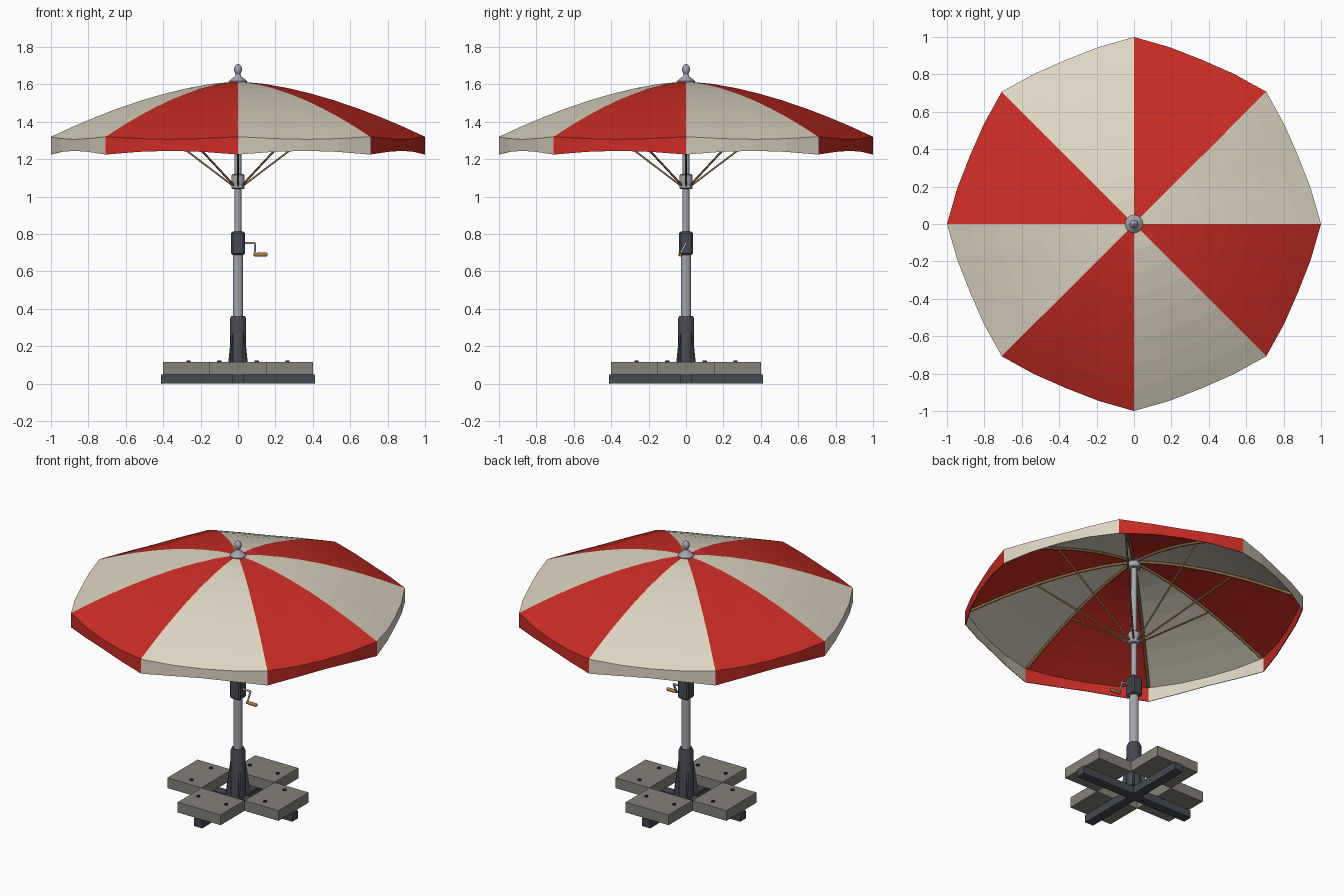
import bpy, bmesh, math
from mathutils import Vector, Matrix

if "Cube" in bpy.data.objects:
    bpy.data.objects.remove(bpy.data.objects["Cube"], do_unlink=True)


def material(name, r, g, b):
    m = bpy.data.materials.new(name)
    m.use_nodes = True
    m.diffuse_color = (r, g, b, 1)
    m.node_tree.nodes["Principled BSDF"].inputs["Base Color"].default_value = (r, g, b, 1)
    return m


cream = material("cream cloth", 0.73, 0.67, 0.54)
red = material("red cloth", 0.6, 0.026, 0.018)
steel = material("light steel", 0.36, 0.38, 0.42)
slate = material("dark slate metal", 0.06, 0.067, 0.082)
stone = material("concrete", 0.23, 0.22, 0.185)
wood = material("brown wood", 0.24, 0.14, 0.05)
grip_wood = material("grip wood", 0.42, 0.2, 0.06)
bolt_metal = material("bolt metal", 0.03, 0.03, 0.035)


def finish(name, bm, mats, smooth=False):
    """Turn a bmesh into a named object."""
    mesh = bpy.data.meshes.new(name)
    bm.to_mesh(mesh)
    bm.free()
    obj = bpy.data.objects.new(name, mesh)
    bpy.context.collection.objects.link(obj)
    for m in mats:
        mesh.materials.append(m)
    if smooth:
        bpy.ops.object.select_all(action="DESELECT")
        obj.select_set(True)
        bpy.context.view_layer.objects.active = obj
        bpy.ops.object.shade_smooth_by_angle(angle=math.radians(35))
    return obj


def lathe(name, profile, mat, sides=24, matrix=Matrix()):
    """Closed solid of revolution from (radius, height) points."""
    bm = bmesh.new()
    rings = []
    for r, z in profile:
        rings.append([bm.verts.new((r * math.cos(i * math.tau / sides),
                                    r * math.sin(i * math.tau / sides), z))
                      for i in range(sides)])
    for a, b in zip(rings, rings[1:]):
        for i in range(sides):
            j = (i + 1) % sides
            bm.faces.new((a[i], a[j], b[j], b[i]))
    bm.faces.new(rings[0][::-1])
    bm.faces.new(rings[-1])
    bm.transform(matrix)
    return finish(name, bm, [mat], True)


def box(name, size, centre, mat, bevel=0, turn=0):
    bm = bmesh.new()
    bmesh.ops.create_cube(bm, size=1)
    bm.transform(Matrix.Rotation(turn, 4, "Z") @ Matrix.Translation(centre)
                 @ Matrix.Diagonal((*size, 1)))
    if bevel:
        bmesh.ops.bevel(bm, geom=bm.edges[:], offset=bevel, segments=1, affect="EDGES")
    return finish(name, bm, [mat])


def rod(name, points, radius, mat, round_steps=2):
    """Bar following a path of points."""
    curve = bpy.data.curves.new(name, "CURVE")
    curve.dimensions = "3D"
    curve.bevel_depth = radius
    curve.bevel_resolution = round_steps
    curve.use_fill_caps = True
    spline = curve.splines.new("POLY")
    spline.points.add(len(points) - 1)
    for p, co in zip(spline.points, points):
        p.co = (*co, 1)
    curve.materials.append(mat)
    obj = bpy.data.objects.new(name, curve)
    bpy.context.collection.objects.link(obj)
    return obj


# Canopy: eight panels that sag between the ribs, with a hanging valance
PANELS, STEPS, RINGS = 8, 4, 8
COUNT = PANELS * STEPS


def rib_height(r):
    return 1.615 - 0.295 * r ** 1.62


def canopy_point(i, r):
    sag = math.sin(math.pi * (i % STEPS) / STEPS)
    a = i * math.tau / COUNT
    reach = r * (1 - 0.05 * sag)
    return Vector((reach * math.cos(a), reach * math.sin(a),
                   rib_height(r) - 0.014 * sag * r * r))


bm = bmesh.new()
rings = [[bm.verts.new(canopy_point(i, 0.02 + 0.98 * k / RINGS)) for i in range(COUNT)]
         for k in range(RINGS + 1)]
hem = []
for i in range(COUNT):
    p = canopy_point(i, 1)
    p.z = 1.225 + 0.02 * math.sin(math.pi * (i % STEPS) / STEPS)
    hem.append(bm.verts.new(p))
rings.append(hem)
for inner, outer in zip(rings, rings[1:]):
    for i in range(COUNT):
        j = (i + 1) % COUNT
        face = bm.faces.new((inner[i], outer[i], outer[j], inner[j]))
        face.material_index = (i // STEPS) % 2
canopy = finish("canopy", bm, [cream, red])
cloth = canopy.modifiers.new("cloth thickness", "SOLIDIFY")
cloth.thickness = 0.004
cloth.offset = -1

# Ribs under the seams and struts down to the runner
for k in range(PANELS):
    a = k * math.tau / PANELS
    c, s = math.cos(a), math.sin(a)
    radii = [0.03 + 0.95 * n / 12 for n in range(13)]
    rod(f"rib_{k + 1}", [(r * c, r * s, rib_height(r) - 0.014) for r in radii], 0.009, wood, 1)
    rod(f"strut_{k + 1}", [(0.03 * c, 0.03 * s, 1.06),
                           (0.58 * c, 0.58 * s, rib_height(0.58) - 0.016)], 0.0055, wood, 1)

# Pole, runner, top hub and finial
lathe("lower_pole", [(0.028, 0.3), (0.028, 0.72)], steel)
lathe("upper_pole", [(0.018, 0.7), (0.018, 1.61)], steel)
lathe("runner", [(0.03, 1.04), (0.035, 1.045), (0.035, 1.115), (0.03, 1.12)], steel)
lathe("top_hub", [(0.034, 1.555), (0.038, 1.56), (0.038, 1.595), (0.03, 1.6)], steel)
lathe("finial", [(0.048, 1.605), (0.048, 1.617), (0.034, 1.63), (0.018, 1.642), (0.012, 1.655),
                 (0.018, 1.664), (0.022, 1.68), (0.019, 1.694), (0.01, 1.705), (0.003, 1.71)], steel)

# Crank housing, bent arm and grip
box("crank_housing", (0.074, 0.074, 0.126), (0, 0, 0.75), slate, 0.009)
rod("crank_arm", [(0.03, 0, 0.752), (0.086, 0, 0.752), (0.09, -0.002, 0.748),
                  (0.09, -0.03, 0.692), (0.1, -0.03, 0.69)], 0.0065, steel)
lathe("crank_grip", [(0.007, 0), (0.009, 0.005), (0.011, 0.04), (0.011, 0.068), (0.007, 0.075)],
      grip_wood, 16, Matrix.Translation((0.083, -0.03, 0.69)) @ Matrix.Rotation(math.pi / 2, 4, "Y"))

# Base socket with four diagonal gussets
lathe("base_socket", [(0.044, 0.045), (0.044, 0.345), (0.036, 0.362)], slate)
for k in range(4):
    bm = bmesh.new()
    outline = [(0.03, 0.05), (0.078, 0.05), (0.072, 0.08), (0.044, 0.28), (0.03, 0.28)]
    face = bm.faces.new([bm.verts.new((r, -0.006, z)) for r, z in outline])
    side = bmesh.ops.extrude_face_region(bm, geom=[face])
    bmesh.ops.translate(bm, vec=(0, 0.012, 0),
                        verts=[v for v in side["geom"] if isinstance(v, bmesh.types.BMVert)])
    bmesh.ops.recalc_face_normals(bm, faces=bm.faces[:])
    bm.transform(Matrix.Rotation(math.pi / 4 + k * math.pi / 2, 4, "Z"))
    finish(f"gusset_{k + 1}", bm, [slate])

# Crossed floor bars, paving slabs and bolts
box("floor_bar_x", (0.824, 0.06, 0.05), (0, 0, 0.025), slate)
box("floor_bar_y", (0.06, 0.824, 0.05), (0, 0, 0.025), slate)
for k in range(4):
    turn = k * math.pi / 2
    box(f"slab_{k + 1}", (0.245, 0.31, 0.067), (0.2775, 0, 0.0835), stone, 0, turn)
    for n, y in enumerate((-0.1, 0.1)):
        spot = Matrix.Rotation(turn, 4, "Z") @ Matrix.Translation((0.265, y, 0))
        lathe(f"bolt_{k + 1}_{n + 1}", [(0.011, 0.11), (0.011, 0.122), (0.008, 0.125)],
              bolt_metal, 12, spot)
